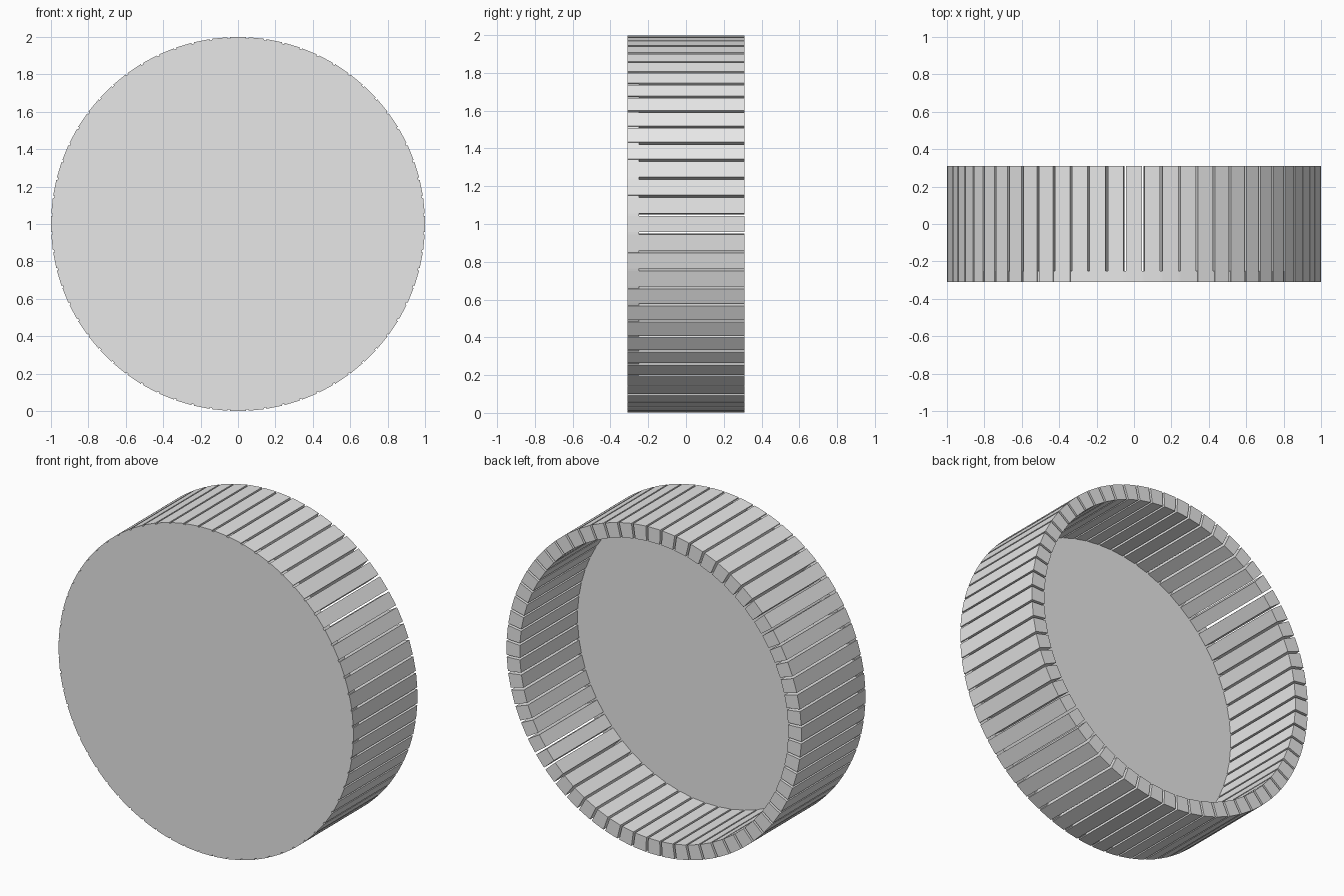
import bpy, bmesh, math
from mathutils import Matrix

cube = bpy.data.objects.get("Cube")
if cube:
    bpy.data.objects.remove(cube, do_unlink=True)

OUTER, INNER, DISC = 1.0, 0.91, 0.993
FRONT, FLOOR, BACK = -0.31, -0.25, 0.31
COUNT, GAP = 64, 0.013

grey = bpy.data.materials.new("plain grey")
grey.use_nodes = True
grey.diffuse_color = (0.8, 0.8, 0.8, 1)
grey.node_tree.nodes["Principled BSDF"].inputs["Base Color"].default_value = (0.8, 0.8, 0.8, 1)


def add_object(name, bm):
    bmesh.ops.recalc_face_normals(bm, faces=bm.faces)
    mesh = bpy.data.meshes.new(name)
    bm.to_mesh(mesh)
    bm.free()
    mesh.materials.append(grey)
    obj = bpy.data.objects.new(name, mesh)
    bpy.context.collection.objects.link(obj)
    return obj


# Solid front disc that closes the drum
bm = bmesh.new()
turn = Matrix.Translation((0, (FRONT + FLOOR) / 2, 1)) @ Matrix.Rotation(math.pi / 2, 4, "X")
bmesh.ops.create_cone(bm, cap_ends=True, segments=COUNT * 2, radius1=DISC, radius2=DISC,
                      depth=FLOOR - FRONT, matrix=turn)
disc = add_object("front_disc", bm)
for face in disc.data.polygons:
    face.use_smooth = len(face.vertices) == 4
for edge in disc.data.edges:
    a, b = (disc.data.vertices[i].co for i in edge.vertices)
    edge.use_edge_sharp = abs(a.y - b.y) < 0.001

# Ring of slats with constant-width slots between them
bm = bmesh.new()
step = 2 * math.pi / COUNT


def half_angle(radius):
    return step / 2 - math.asin(GAP / 2 / radius)


for i in range(COUNT):
    mid = i * step
    section = [(r, mid + side * half_angle(r))
               for r, side in ((INNER, -1), (OUTER, -1), (OUTER, 1), (INNER, 1))]
    verts = [bm.verts.new((r * math.sin(a), FRONT, 1 + r * math.cos(a))) for r, a in section]
    face = bm.faces.new(verts)
    sweep = bmesh.ops.extrude_face_region(bm, geom=[face], use_keep_orig=True)
    moved = [v for v in sweep["geom"] if isinstance(v, bmesh.types.BMVert)]
    bmesh.ops.translate(bm, verts=moved, vec=(0, BACK - FRONT, 0))
add_object("rim_slats", bm)
